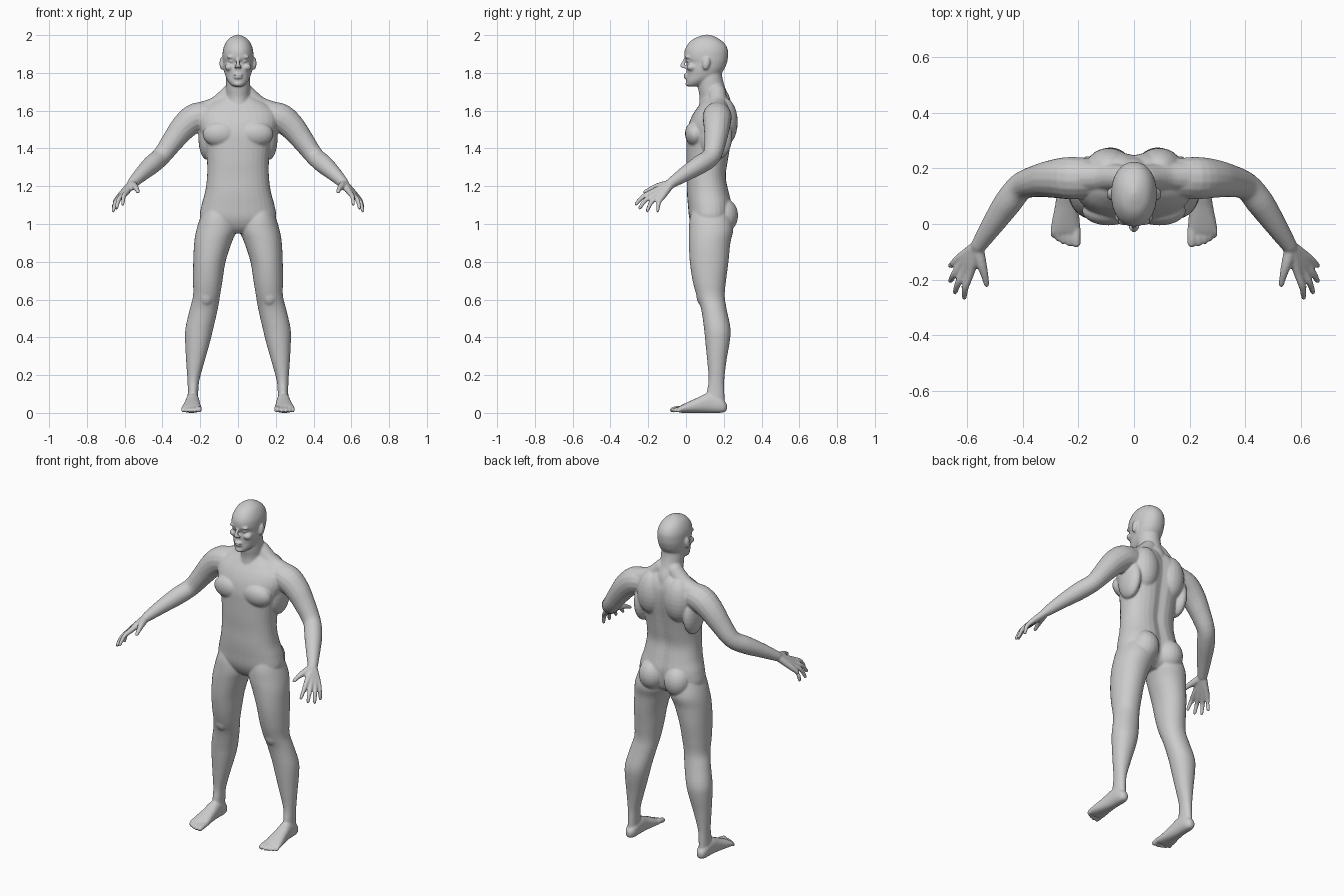
import bpy, bmesh, math
from mathutils import Vector, Matrix

bm = bmesh.new()


def spline(rows, steps=4):
    """Catmull-Rom interpolation through rows of numbers."""
    out = []
    for i in range(len(rows) - 1):
        p = [rows[max(i - 1, 0)], rows[i], rows[i + 1], rows[min(i + 2, len(rows) - 1)]]
        for k in range(steps):
            t = k / steps
            out.append([0.5 * (2 * b + (c - a) * t + (2 * a - 5 * b + 4 * c - d) * t * t
                               + (3 * b - a - 3 * c + d) * t ** 3) for a, b, c, d in zip(*p)])
    return out + [list(rows[-1])]


def skin(rings):
    """Closed skin over a list of rings of points."""
    vs = [[bm.verts.new(p) for p in r] for r in rings]
    n = len(vs[0])
    for a, b in zip(vs, vs[1:]):
        for i in range(n):
            bm.faces.new((a[i], a[(i + 1) % n], b[(i + 1) % n], b[i]))
    bm.faces.new(vs[0])
    bm.faces.new(vs[-1])


def slices(rows, side=1, axis='z', power=2.3, groove=0.0, n=32):
    """Loft of rounded slices: (position, a0, a1, b0, b1)."""
    rings = []
    for t, a0, a1, b0, b1 in spline(rows):
        ring = []
        for i in range(n):
            u = 2 * math.pi * i / n
            c, s = math.cos(u), math.sin(u)
            a = (a0 + a1) / 2 + (a1 - a0) / 2 * math.copysign(abs(c) ** (2 / power), c)
            b = (b0 + b1) / 2 + (b1 - b0) / 2 * math.copysign(abs(s) ** (2 / power), s)
            if s > 0:
                b -= groove * math.exp(-(a / 0.03) ** 2)
            ring.append((side * a, b, t) if axis == 'z' else (side * a, t, b))
        rings.append(ring)
    skin(rings)


def tube(points, side=1, n=16):
    """Round limb along (x, y, z, radius) points with domed ends."""
    pts = spline(points)
    pos = [Vector((side * p[0], p[1], p[2])) for p in pts]
    rings, ref = [], Vector((0.31, 0.2, 0.93))
    last = len(pos) - 1

    def ring(c, d, r):
        u = d.cross(ref).normalized()
        v = d.cross(u)
        rings.append([c + r * (u * math.cos(2 * math.pi * i / n) + v * math.sin(2 * math.pi * i / n))
                      for i in range(n)])
    for i, p in enumerate(pos):
        d = (pos[min(i + 1, last)] - pos[max(i - 1, 0)]).normalized()
        r = pts[i][3]
        if i == 0:
            for k in (75, 40):
                ring(p - d * r * math.sin(math.radians(k)), d, r * math.cos(math.radians(k)))
        ring(p, d, r)
        if i == last:
            for k in (40, 75):
                ring(p + d * r * math.sin(math.radians(k)), d, r * math.cos(math.radians(k)))
    skin(rings)


def blob(c, r, side=1, tilt=0):
    m = (Matrix.Translation((side * c[0], c[1], c[2])) @ Matrix.Rotation(math.radians(tilt), 4, 'X')
         @ Matrix.Diagonal((*r, 1)))
    bmesh.ops.create_uvsphere(bm, u_segments=20, v_segments=14, radius=1, matrix=m)


# torso: height, half width, front, back
torso = [(.95, .06, .07, .19), (.98, .15, .04, .225), (1.03, .200, .018, .24), (1.10, .193, .010, .245),
         (1.17, .174, .005, .230), (1.25, .164, .005, .215), (1.33, .164, .002, .225),
         (1.42, .176, .002, .240), (1.48, .197, .004, .252), (1.54, .212, .018, .26),
         (1.59, .205, .042, .26), (1.63, .165, .07, .25), (1.66, .11, .09, .235), (1.69, .06, .1, .21)]
slices([(z, -w, w, f, b) for z, w, f, b in torso], groove=.014)

# neck and head
neck = [(1.58, .085, .06, .24), (1.66, .068, .072, .235), (1.72, .064, .064, .208),
        (1.78, .064, .06, .192), (1.84, .06, .06, .19)]
slices([(z, -w, w, f, b) for z, w, f, b in neck], power=2)
head = [(1.727, .02, .012, .05), (1.737, .038, .002, .085), (1.76, .056, .001, .13), (1.785, .067, .003, .175),
        (1.82, .076, .002, .203), (1.855, .08, .004, .217), (1.88, .082, -.008, .222), (1.92, .08, -.007, .222),
        (1.955, .068, .012, .205), (1.98, .05, .04, .175), (1.995, .026, .075, .145), (2.002, .006, .1, .12)]
slices([(z, -w, w, f, b) for z, w, f, b in head], power=2.15)

# nose, lips and chin
tube([(0, .002, 1.885, .008), (0, -.01, 1.86, .009), (0, -.02, 1.838, .012)])
blob((0, -.003, 1.789), (.027, .011, .006))
blob((0, -.002, 1.776), (.024, .011, .007))
blob((0, .012, 1.742), (.025, .016, .014))

for s in (1, -1):
    # face: brow, eye, cheek, nostril, ear
    blob((.034, .008, 1.884), (.027, .014, .008), s)
    blob((.033, .014, 1.862), (.015, .012, .008), s)
    blob((.045, .03, 1.83), (.026, .027, .02), s)
    blob((.011, -.012, 1.831), (.009, .011, .008), s)
    blob((.086, .107, 1.85), (.012, .02, .034), s, -12)

    # trunk muscles: trapezius, chest, shoulder blade, buttock
    tube([(.035, .165, 1.70, .046), (.11, .17, 1.625, .052), (.2, .17, 1.585, .06)], s)
    blob((.092, .048, 1.475), (.095, .053, .068), s, 8)
    blob((.09, .2, 1.54), (.085, .074, .13), s)
    blob((.085, .2, 1.045), (.078, .076, .09), s)
    blob((.165, .16, 1.46), (.045, .085, .12), s)

    # arm
    tube([(.14, .165, 1.575, .07), (.22, .165, 1.565, .077), (.285, .163, 1.515, .070),
          (.345, .155, 1.44, .059), (.405, .135, 1.36, .050), (.455, .075, 1.315, .050),
          (.51, -.005, 1.265, .040), (.56, -.08, 1.215, .028)], s)

    # hand: each finger runs from the wrist over its knuckle to the tip
    for knuckle, tip in (((.590, -.180, 1.168), (.610, -.265, 1.105)),
                         ((.610, -.170, 1.153), (.643, -.245, 1.085)),
                         ((.624, -.150, 1.145), (.660, -.205, 1.070)),
                         ((.632, -.126, 1.142), (.660, -.150, 1.070))):
        k, t = Vector(knuckle), Vector(tip)
        w = Vector((.563, -.08, 1.212)).lerp(k, .12)
        m = k.lerp(t, .5) + Vector((.006, -.006, .008))
        tube([(*w, .022), (*w.lerp(k, .55), .019), (*k, .0155), (*m, .0125), (*t, .0095)], s, 12)
    tube([(.56, -.095, 1.21, .022), (.55, -.14, 1.2, .020), (.538, -.18, 1.188, .0145),
          (.53, -.218, 1.17, .010)], s, 12)

    # leg: height, inner, outer, front, back
    slices([(1.12, .06, .16, .05, .20), (1.04, .02, .197, .022, .235), (.97, .008, .22, .015, .25),
            (.90, .034, .232, .015, .235), (.80, .066, .237, .02, .225), (.70, .082, .238, .035, .212),
            (.62, .095, .238, .056, .205), (.55, .107, .255, .08, .215), (.45, .13, .278, .095, .235),
            (.38, .147, .28, .102, .232), (.28, .175, .275, .112, .215), (.18, .203, .268, .12, .203),
            (.12, .21, .266, .112, .203), (.04, .212, .268, .10, .205)], s, power=2.1)
    blob((.168, .09, .62), (.042, .035, .055), s)

    # foot and toes
    slices([(.217, .228, .25, .02, .045), (.207, .217, .262, .006, .06), (.18, .207, .271, 0, .085),
            (.12, .204, .276, 0, .105), (.06, .2, .285, 0, .08), (0, .194, .297, 0, .053),
            (-.03, .193, .298, .001, .038), (-.042, .2, .285, .006, .028)], s, 'y')
    for i, (x, y, r) in enumerate(((.207, -.07, .0155), (.233, -.07, .0115), (.254, -.063, .011),
                                   (.273, -.053, .0105), (.290, -.04, .0105))):
        tube([(x, -.015, .024, r), (x, (y - .015) / 2, .022, r), (x, y, r + .001, r)], s, 12)

# one continuous skin, fused and relaxed
bmesh.ops.recalc_face_normals(bm, faces=bm.faces)
mesh = bpy.data.meshes.new("figure_body")
bm.to_mesh(mesh)
bm.free()
body = bpy.data.objects.new("figure_body", mesh)
bpy.context.collection.objects.link(body)
fuse = body.modifiers.new("fuse", 'REMESH')
fuse.mode = 'VOXEL'
fuse.voxel_size = 0.0055
fuse.use_smooth_shade = True
relax = body.modifiers.new("relax", 'SMOOTH')
relax.factor = 0.5
relax.iterations = 5
